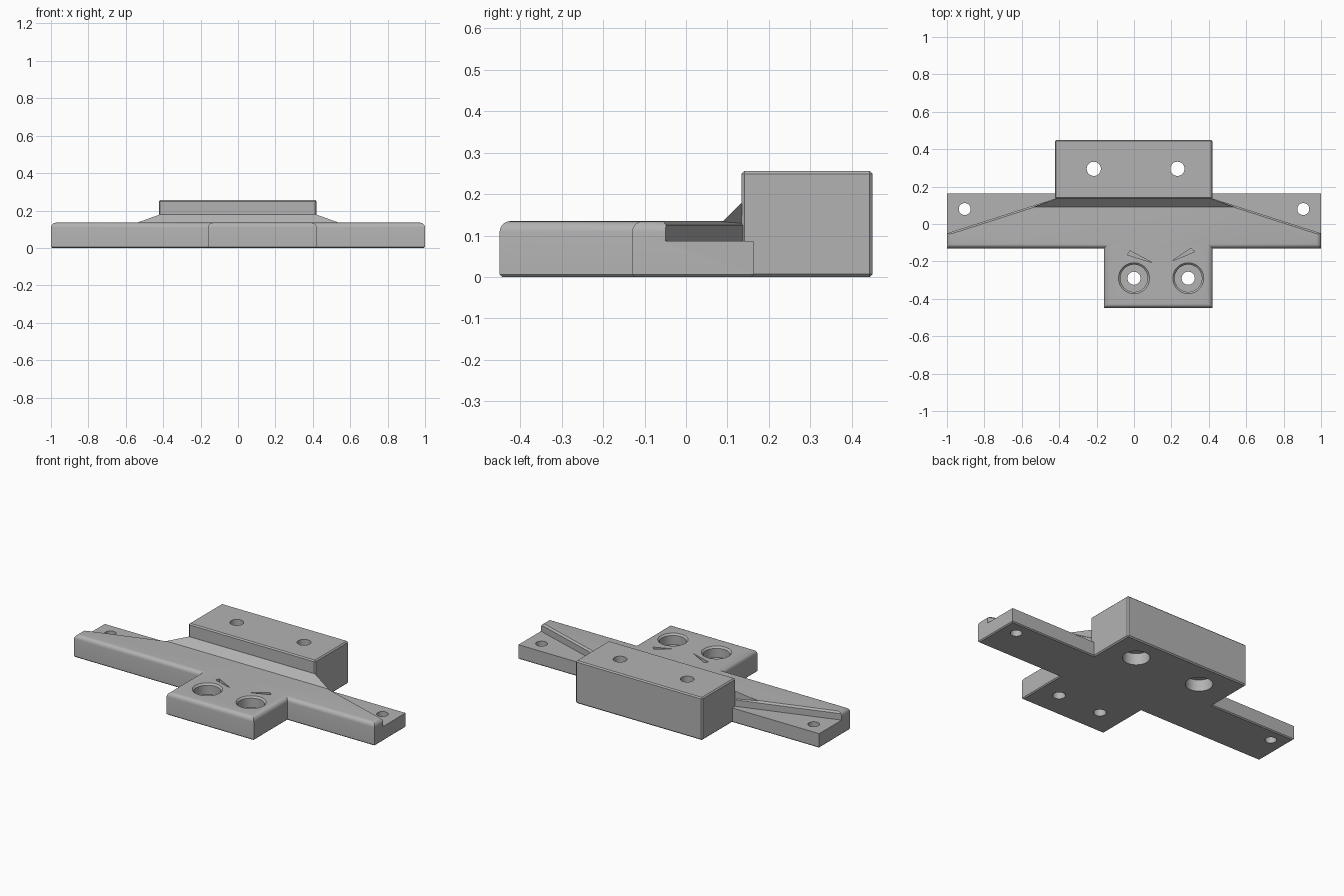
import bpy, bmesh, math

if "Cube" in bpy.data.objects:
    bpy.data.objects.remove(bpy.data.objects["Cube"])

grey = bpy.data.materials.new("plain_grey")
grey.diffuse_color = (0.45, 0.45, 0.45, 1)
grey.use_nodes = True
grey.node_tree.nodes["Principled BSDF"].inputs["Base Color"].default_value = grey.diffuse_color


def loft(name, layers):
    """Solid from stacked polygons: list of (outline, z)."""
    bm = bmesh.new()
    rings = [[bm.verts.new((x, y, z)) for x, y in pts] for pts, z in layers]
    n = len(rings[0])
    bm.faces.new(rings[0][::-1])
    bm.faces.new(rings[-1])
    for a, b in zip(rings, rings[1:]):
        for i in range(n):
            j = (i + 1) % n
            bm.faces.new((a[i], a[j], b[j], b[i]))
    bmesh.ops.recalc_face_normals(bm, faces=bm.faces)
    me = bpy.data.meshes.new(name)
    bm.to_mesh(me)
    bm.free()
    ob = bpy.data.objects.new(name, me)
    bpy.context.collection.objects.link(ob)
    me.materials.append(grey)
    return ob


def bevel(ob, rule, width, segments):
    """Bevel the edges whose two end points satisfy the rule."""
    bm = bmesh.new()
    bm.from_mesh(ob.data)
    edges = [e for e in bm.edges if rule(e.verts[0].co, e.verts[1].co)]
    bmesh.ops.bevel(bm, geom=edges, offset=width, segments=segments,
                    profile=0.5, affect='EDGES', clamp_overlap=True)
    bm.to_mesh(ob.data)
    bm.free()


def combine(ob, other, operation):
    m = ob.modifiers.new("join", 'BOOLEAN')
    m.operation, m.object, m.solver = operation, other, 'EXACT'
    bpy.context.view_layer.objects.active = ob
    bpy.ops.object.modifier_apply(modifier=m.name)
    bpy.data.objects.remove(other)


def circle(x, y, r, n=40):
    return [(x + r * math.cos(2 * math.pi * i / n),
             y + r * math.sin(2 * math.pi * i / n)) for i in range(n)]


def bore(ob, x, y, steps):
    """Round hole from (radius, z) steps."""
    combine(ob, loft("hole_cutter", [(circle(x, y, r), z) for r, z in steps]), 'DIFFERENCE')


def rect(x0, x1, y0, y1):
    return [(x0, y0), (x1, y0), (x1, y1), (x0, y1)]


TOP, WING, BLOCK = 0.135, 0.087, 0.256

# crossbar with front tab
outline = [(-1, 0.163), (-1, -0.13), (-0.16, -0.13), (-0.16, -0.45), (0.42, -0.45),
           (0.42, -0.13), (1, -0.13), (1, 0.163)]
bracket = loft("mounting_bracket", [(outline, 0), (outline, TOP)])
bevel(bracket, lambda a, b: min(a.z, b.z) > 0.13 and min(a.y, b.y) < 0.16, 0.026, 5)
bevel(bracket, lambda a, b: max(a.z, b.z) < 0.001, 0.006, 1)

# lowered wings behind a slanting step with a chamfered lip
for s in (-1, 1):
    def wing(d):
        return [(s * 1.1, -0.082 - d), (s * 1.1, 0.3), (s * 0.3, 0.3), (s * 0.3, 0.175 - d)]
    combine(bracket, loft("wing_cutter", [(wing(0), WING), (wing(0), 0.125), (wing(0.02), 0.145)]),
            'DIFFERENCE')

# sloping web between crossbar and block
web = loft("web", [([(-0.56, 0.08), (0.56, 0.08), (0.40, 0.139), (-0.40, 0.139)], 0.123),
                   ([(-0.545, 0.088), (0.545, 0.088), (0.40, 0.139), (-0.40, 0.139)], 0.133),
                   ([(-0.42, 0.133), (0.42, 0.133), (0.40, 0.139), (-0.40, 0.139)], 0.178)])
combine(bracket, web, 'UNION')

# tall rear block
block = loft("rear_block", [(rect(-0.423, 0.42, 0.134, 0.45), 0),
                            (rect(-0.423, 0.42, 0.134, 0.45), BLOCK)])
bevel(block, lambda a, b: True, 0.007, 1)
combine(bracket, block, 'UNION')

# wing holes, block holes widened below, tab holes widened above
for x in (-0.905, 0.905):
    bore(bracket, x, 0.08, [(0.032, -0.1), (0.032, 0.3)])
for x in (-0.215, 0.232):
    bore(bracket, x, 0.295, [(0.038, -0.1), (0.038, 0.4)])
    bore(bracket, x, 0.295, [(0.075, -0.1), (0.075, 0.07)])
for x in (0, 0.29):
    bore(bracket, x, -0.29, [(0.035, -0.1), (0.035, 0.3)])
    bore(bracket, x, -0.29, [(0.073, 0.07), (0.073, 0.125), (0.093, 0.145)])

# engraved slanting wedge marks above the tab holes
for mark in ([(0.098, -0.207), (-0.022, -0.143), (-0.034, -0.165)],
             [(0.203, -0.198), (0.325, -0.148), (0.305, -0.13)]):
    combine(bracket, loft("mark_cutter", [(mark, 0.115), (mark, 0.2)]), 'DIFFERENCE')

bpy.ops.object.select_all(action='DESELECT')
bracket.select_set(True)
bpy.context.view_layer.objects.active = bracket
bpy.ops.object.shade_smooth_by_angle(angle=math.radians(30))
